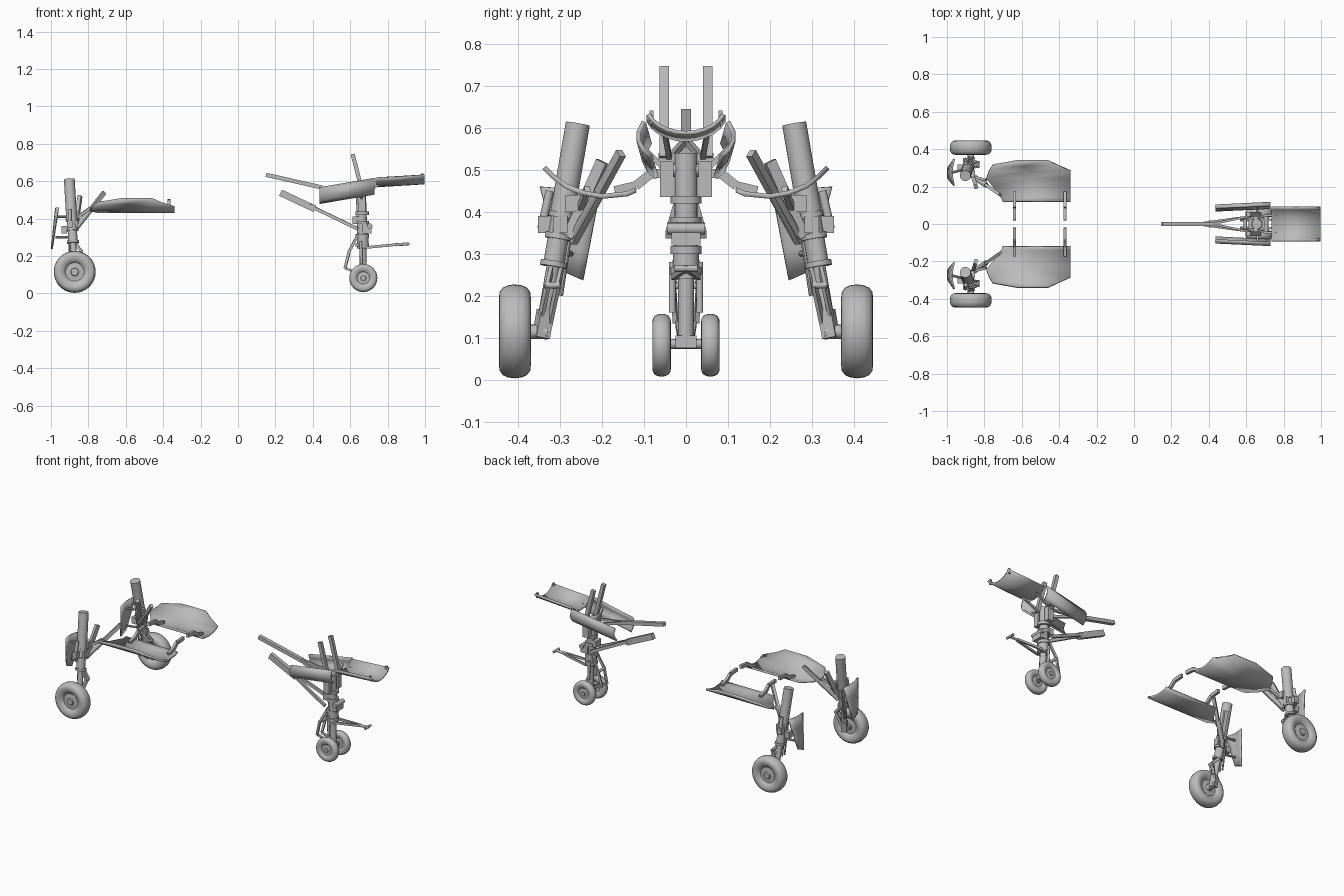
import bpy, bmesh, math
from mathutils import Vector, Matrix

if "Cube" in bpy.data.objects:
    bpy.data.objects.remove(bpy.data.objects["Cube"], do_unlink=True)

grey = bpy.data.materials.new("plain grey")
grey.use_nodes = True
grey.diffuse_color = (0.5, 0.5, 0.5, 1)
grey.node_tree.nodes["Principled BSDF"].inputs["Base Color"].default_value = (0.5, 0.5, 0.5, 1)


def finish(name, bm, smooth=True):
    bmesh.ops.recalc_face_normals(bm, faces=bm.faces)
    me = bpy.data.meshes.new(name)
    bm.to_mesh(me)
    bm.free()
    me.materials.append(grey)
    ob = bpy.data.objects.new(name, me)
    bpy.context.collection.objects.link(ob)
    if smooth:
        bpy.ops.object.select_all(action='DESELECT')
        ob.select_set(True)
        bpy.context.view_layer.objects.active = ob
        bpy.ops.object.shade_smooth_by_angle(angle=math.radians(35))
    return ob


def place(a, b):
    d = Vector(b) - Vector(a)
    mid = (Vector(a) + Vector(b)) / 2
    return Matrix.Translation(mid) @ d.to_track_quat('Z', 'Y').to_matrix().to_4x4(), d.length


def rod(name, a, b, r, r2=None, n=16):
    """Round bar between two points."""
    bm = bmesh.new()
    m, length = place(a, b)
    bmesh.ops.create_cone(bm, cap_ends=True, segments=n, radius1=r,
                          radius2=r if r2 is None else r2, depth=length, matrix=m)
    return finish(name, bm)


def beam(name, a, b, w, h):
    """Square bar between two points."""
    bm = bmesh.new()
    m, length = place(a, b)
    bmesh.ops.create_cube(bm, size=1, matrix=m @ Matrix.Diagonal((w, h, length, 1)))
    return finish(name, bm, False)


def box(name, c, size):
    bm = bmesh.new()
    bmesh.ops.create_cube(bm, size=1, matrix=Matrix.Translation(c) @ Matrix.Diagonal((*size, 1)))
    return finish(name, bm, False)


def chain(name, pts, w, h):
    for a, b in zip(pts, pts[1:]):
        beam(name, a, b, w, h)


def sheet(name, rows, thick):
    """Curved panel lofted through rows of points."""
    bm = bmesh.new()
    vs = [[bm.verts.new(p) for p in row] for row in rows]
    for r, q in zip(vs, vs[1:]):
        for i in range(len(r) - 1):
            bm.faces.new((r[i], r[i + 1], q[i + 1], q[i]))
    ob = finish(name, bm)
    mod = ob.modifiers.new("thickness", 'SOLIDIFY')
    mod.thickness = thick
    mod.offset = 0
    return ob


def wheel(name, centre, radius, width):
    """Tyre, recessed rim and hub turned about the y axis."""
    half = [(0, .42), (.17, .42), (.19, .3), (.24, .27), (.44, .27), (.5, .36), (.56, .43),
            (.72, .5), (.84, .48), (.93, .38), (.98, .22), (1, 0)]
    prof = half + [(r, -t) for r, t in reversed(half[:-1])]
    bm = bmesh.new()
    vs = [bm.verts.new((r * radius, t * width, 0)) for r, t in prof]
    es = [bm.edges.new(p) for p in zip(vs, vs[1:])]
    bmesh.ops.spin(bm, geom=vs + es, axis=(0, 1, 0), cent=(0, 0, 0),
                   angle=2 * math.pi, steps=40, use_merge=True)
    bmesh.ops.remove_doubles(bm, verts=bm.verts, dist=1e-5)
    bmesh.ops.translate(bm, verts=bm.verts, vec=centre)
    return finish(name, bm)


def main_gear(s, side):
    P = lambda x, y, z: Vector((x, s * y, z))
    N = lambda part: side + "_" + part
    top, foot = P(-.902, .258, .61), P(-.872, .345, .105)
    at = lambda t: top.lerp(foot, t)

    # Leaning strut, collars and wheel
    rod(N("strut_tube"), top, at(.44), .029, n=24)
    rod(N("strut_sleeve"), at(.42), at(.66), .025, n=24)
    rod(N("strut_piston"), at(.6), foot, .016)
    for t in (.42, .52, .65):
        rod(N("strut_collar"), at(t), at(t + .025), .032, n=24)
    beam(N("axle_block"), at(.88), at(1.01), .034, .034)
    rod(N("axle"), P(-.872, .33, .113), P(-.872, .41, .115), .017)
    wheel(N("main_wheel"), P(-.873, .408, .115), .112, .076)

    # Scissor links and hydraulic lines
    for o in (-.012, .012):
        chain(N("scissor_link"), [P(-.885, .305 + o, .28), P(-.835, .318 + o, .225),
                                  P(-.87, .338 + o, .13)], .009, .015)
        rod(N("hydraulic_line"), P(-.905, .28 + o, .4), P(-.9, .31 + o, .2), .005, n=8)
    rod(N("scissor_pin"), P(-.835, .3, .225), P(-.835, .336, .225), .008)
    for x, y, z in ((-.87, .3, .37), (-.865, .27, .42), (-.9, .335, .37), (-.93, .3, .34)):
        box(N("strut_bracket"), P(x, y, z), (.03, .035, .04))
    rod(N("side_actuator"), P(-.9, .345, .36), P(-.9, .325, .45), .01)

    # Braces from strut to hull
    beam(N("side_brace"), P(-.88, .27, .33), P(-.715, .155, .54), .017, .022)
    rod(N("brace_sleeve"), P(-.87, .262, .345), P(-.79, .207, .445), .014)
    beam(N("drag_brace"), P(-.87, .28, .34), P(-.845, .2, .52), .02, .026)
    beam(N("brace_arm"), P(-.87, .255, .4), P(-.79, .235, .455), .014, .016)

    # Bowed strut door with links
    rows = []
    for t in (0, .33, .67, 1):
        y0, y1 = .205 + .04 * t, .348 - .05 * t
        z0, z1 = .45 - .213 * t, .46 - .2 * t
        rows.append([P(-.962 - .033 * t - .012 * math.sin(math.pi * u) * (1 - t),
                       y0 + (y1 - y0) * u, z0 + (z1 - z0) * u) for u in (0, .25, .5, .75, 1)])
    sheet(N("strut_door"), rows, .009)
    for z in (.3, .41):
        rod(N("strut_door_link"), P(-.975, .275, z), P(-.89, .295, z), .007, n=8)

    # Belly door: y, z, rear x, front x
    section = [(.12, .452, -.7, -.34), (.14, .443, -.71, -.34), (.2, .437, -.755, -.34),
               (.245, .445, -.79, -.34), (.285, .461, -.775, -.34),
               (.315, .483, -.755, -.41), (.338, .506, -.62, -.46)]
    sheet(N("belly_door"), [[P(a + (b - a) * u, y, z) for u in (0, .5, 1)]
                            for y, z, a, b in section], .012)
    for x in (-.64, -.37):
        chain(N("belly_door_hinge"), [P(x, .17, .45), P(x, .12, .462), P(x, .085, .49),
                                      P(x, .02, .495)], .016, .022)


main_gear(1, "left")
main_gear(-1, "right")

# Nose strut, axle and twin wheels
rod("nose_strut_tube", (.657, 0, .54), (.665, 0, .3), .027, n=24)
rod("nose_strut_sleeve", (.665, 0, .31), (.668, 0, .24), .031, n=24)
rod("nose_piston", (.667, 0, .25), (.671, 0, .08), .019, n=20)
for z in (.25, .3, .37, .42):
    rod("nose_collar", (.664, 0, z), (.664, 0, z + .018), .037, n=24)
rod("nose_axle", (.671, -.06, .085), (.671, .06, .085), .012)
box("nose_axle_block", (.671, 0, .09), (.04, .05, .03))
box("steering_unit", (.69, 0, .345), (.05, .07, .05))
rod("steering_motor", (.705, -.045, .36), (.705, .045, .36), .014)
box("strut_valve", (.63, 0, .39), (.035, .05, .04))
beam("nose_crossbar", (.65, -.065, .53), (.65, .065, .53), .02, .02)
rod("nose_trunnion", (.655, -.06, .5), (.655, .06, .5), .016)

for s in (-1, 1):
    side = "left_" if s > 0 else "right_"
    wheel(side + "nose_wheel", (.67, s * .058, .082), .075, .044)
    # Upright arms and trunnion blocks
    beam(side + "upright_arm", (.613, s * .052, .745), (.668, s * .052, .53), .022, .022)
    box(side + "trunnion_block", (.662, s * .046, .478), (.04, .032, .085))
    # Scissor links
    chain(side + "nose_scissor", [(.645, s * .022, .32), (.595, s * .03, .225),
                                  (.572, s * .025, .135)], .011, .014)
    beam(side + "nose_lower_link", (.572, s * .02, .135), (.655, s * .015, .105), .011, .012)
    rod(side + "nose_actuator", (.655, s * .033, .28), (.66, s * .033, .16), .008)
    # Diverging legs of the two drag braces
    beam(side + "upper_drag_leg", (.42, 0, .572), (.63, s * .045, .52), .012, .016)
    beam(side + "lower_drag_leg", (.38, s * .006, .47), (.64, s * .042, .345), .014, .018)
    # Tow arm legs
    beam(side + "tow_arm_leg", (.68, s * .03, .245), (.86, s * .004, .262), .01, .014)
    # Bowed side door
    rows = []
    for x, dz, dy in ((.435, 0, -.014), (.73, .05, 0)):
        rows.append([(x, s * (y + dy), z + dz) for y, z in
                     ((.084, .482), (.102, .498), (.113, .52), (.113, .54), (.1, .565))])
    sheet(side + "nose_side_door", rows, .011)
    beam(side + "side_door_link", (.66, s * .05, .5), (.66, s * .108, .56), .012, .012)
    beam(side + "front_door_hinge", (.985, s * .082, .61), (.985, s * .082, .642), .012, .01)
    beam(side + "front_door_link", (.66, s * .04, .53), (.76, s * .05, .585), .012, .012)

# Drag brace heads, scissor pin and tow bar
beam("upper_drag_bar", (.15, 0, .634), (.45, 0, .566), .024, .022)
beam("lower_drag_bar", (.228, 0, .538), (.41, 0, .452), .024, .036)
rod("lower_drag_pin", (.41, -.02, .452), (.41, .02, .452), .01)
rod("nose_scissor_pin", (.595, -.036, .225), (.595, .036, .225), .009)
rod("tow_bar", (.84, 0, .26), (.915, 0, .265), .008, n=12)
rod("tow_bar_handle", (.91, -.028, .265), (.91, .028, .265), .008, n=12)

# Trough shaped front door
angles = [math.radians(a) for a in range(-70, 71, 14)]
rows = [[(x, .09 * math.sin(a) / math.sin(angles[-1]), z + .045 * (1 - math.cos(a)) / .658)
         for a in angles] for x, z in ((.735, .572), (.998, .588))]
sheet("nose_front_door", rows, .01)
